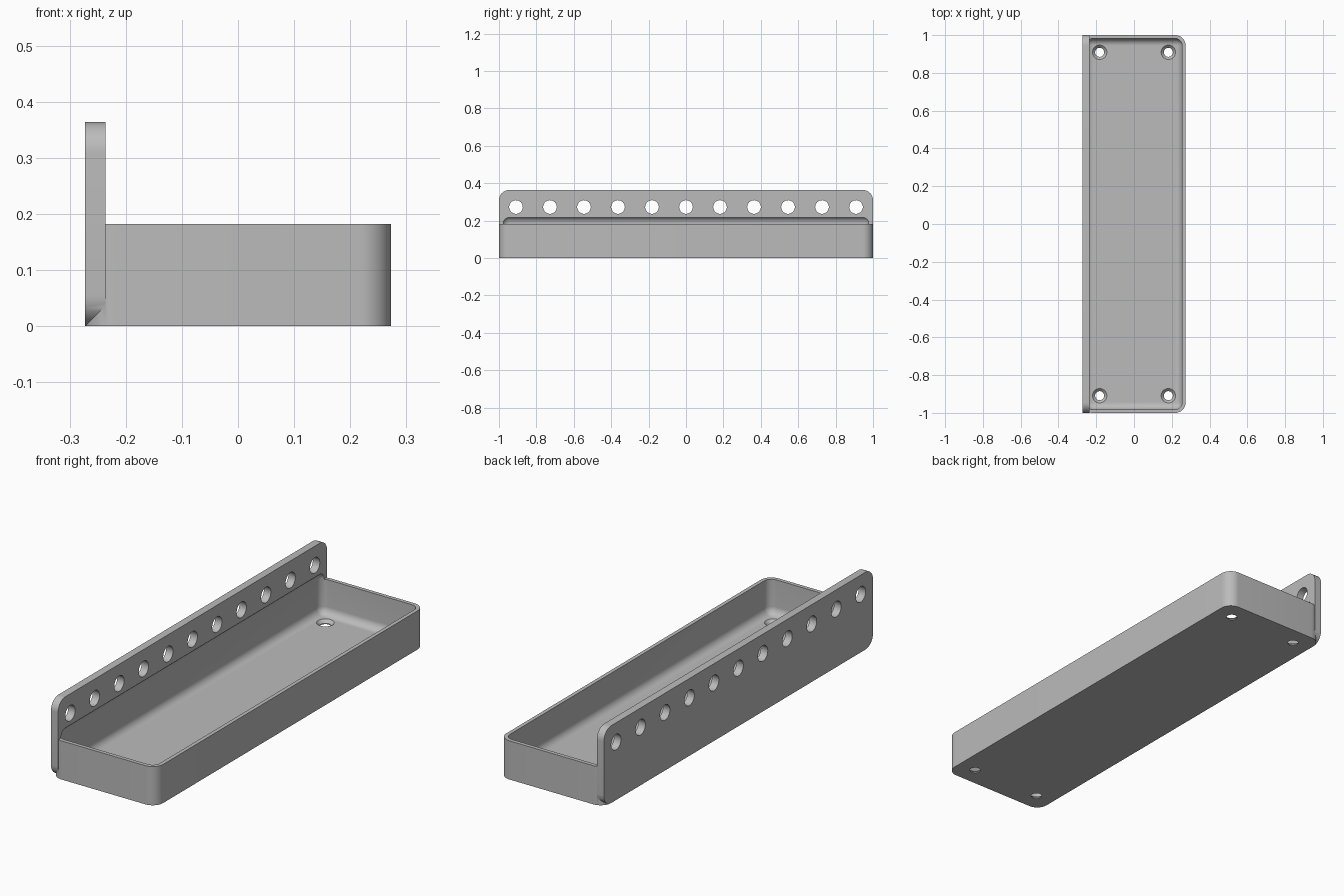
import bpy, bmesh, math
from mathutils import Matrix, Vector

old = bpy.data.objects.get("Cube")
if old:
    bpy.data.objects.remove(old, do_unlink=True)

# One grid step; wall, plate and fillet sizes are multiples of it
U = 2 / 110
HALF_W, HALF_L = 15 * U, 1.0
TRAY_H, PLATE_H = 10 * U, 20 * U
WALL, PLATE_T, CORNER = U, 2 * U, 3 * U

grey = bpy.data.materials.new("light grey")
grey.use_nodes = True
grey.diffuse_color = (0.5, 0.5, 0.5, 1)
grey.node_tree.nodes["Principled BSDF"].inputs["Base Color"].default_value = (0.5, 0.5, 0.5, 1)


def finish(name, bm):
    bmesh.ops.recalc_face_normals(bm, faces=bm.faces)
    mesh = bpy.data.meshes.new(name)
    bm.to_mesh(mesh)
    bm.free()
    mesh.materials.append(grey)
    obj = bpy.data.objects.new(name, mesh)
    bpy.context.collection.objects.link(obj)
    return obj


def box(name, low, high, radius, pick, segments=12):
    """Box with the edges chosen by pick(direction) rounded."""
    low, high = Vector(low), Vector(high)
    bm = bmesh.new()
    bmesh.ops.create_cube(bm, size=1)
    for v in bm.verts:
        v.co = (low + high) / 2 + v.co * (high - low)
    edges = [e for e in bm.edges
             if pick((e.verts[0].co - e.verts[1].co).normalized())]
    bmesh.ops.bevel(bm, geom=edges, offset=radius, segments=segments,
                    profile=0.5, affect='EDGES')
    return finish(name, bm)


def cone(name, centre, r1, r2, depth, turn=Matrix()):
    bm = bmesh.new()
    bmesh.ops.create_cone(bm, cap_ends=True, segments=40, radius1=r1, radius2=r2,
                          depth=depth, matrix=Matrix.Translation(centre) @ turn)
    return finish(name, bm)


def combine(target, other, operation):
    mod = target.modifiers.new(operation, 'BOOLEAN')
    mod.operation, mod.solver, mod.object = operation, 'EXACT', other
    bpy.context.view_layer.objects.active = target
    bpy.ops.object.modifier_apply(modifier=mod.name)
    bpy.data.objects.remove(other, do_unlink=True)


# Tray block with rounded upright corners, joined to the tall back plate
tray = box("tray_with_mounting_plate", (-HALF_W, -HALF_L, 0), (HALF_W, HALF_L, TRAY_H),
           CORNER, lambda d: abs(d.z) > 0.9)
plate = box("plate", (-HALF_W, -HALF_L, 0), (-HALF_W + PLATE_T, HALF_L, PLATE_H),
            CORNER, lambda d: abs(d.x) > 0.9)
combine(tray, plate, 'UNION')

# Filleted hollow, which also bites a shallow recess into the plate
hollow = box("hollow", (WALL - HALF_W, WALL - HALF_L, WALL),
             (HALF_W - WALL, HALF_L - WALL, TRAY_H + 2.2 * U),
             2 * U, lambda d: True, 10)
combine(tray, hollow, 'DIFFERENCE')

# Row of holes along the plate
sideways = Matrix.Rotation(math.pi / 2, 4, 'Y')
for i in range(-5, 6):
    drill = cone("drill", (-HALF_W + U, i * 10 * U, 15 * U), 2 * U, 2 * U, 0.1, sideways)
    combine(tray, drill, 'DIFFERENCE')

# Countersunk screw holes near the floor corners
for x in (-10 * U, 10 * U):
    for y in (-50 * U, 50 * U):
        combine(tray, cone("drill", (x, y, 0), 0.024, 0.024, 0.1), 'DIFFERENCE')
        sink = cone("sink", (x, y, WALL - 0.004), 0.024, 0.044, 0.02)
        combine(tray, sink, 'DIFFERENCE')

# Smooth the rounded areas, keep the rims crisp
bpy.ops.object.select_all(action='DESELECT')
tray.select_set(True)
bpy.context.view_layer.objects.active = tray
bpy.ops.object.shade_smooth_by_angle(angle=math.radians(30))
